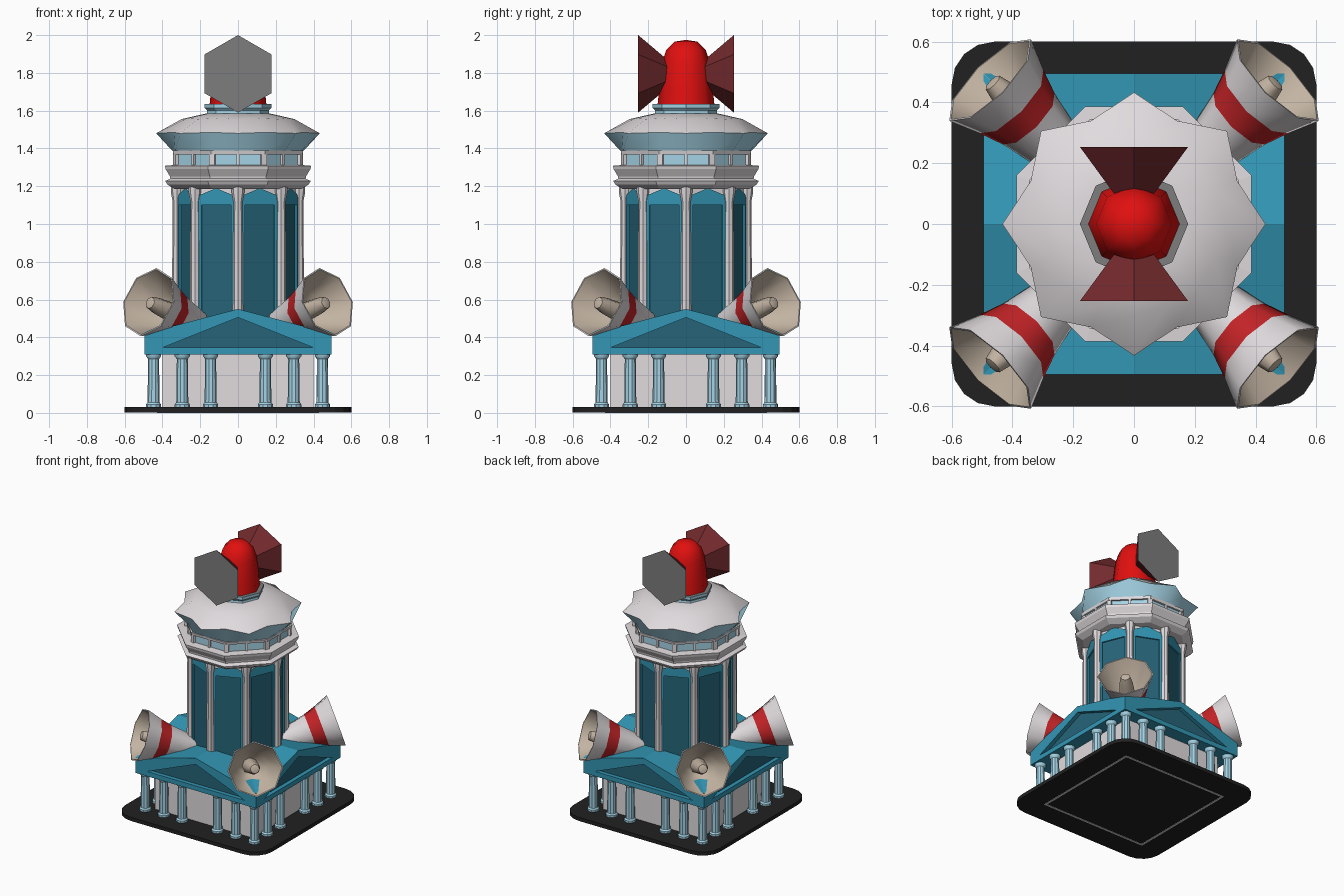
import bpy, bmesh, math
from mathutils import Matrix, Vector

if "Cube" in bpy.data.objects:
    bpy.data.objects.remove(bpy.data.objects["Cube"])

COLOURS = {
    "white": (.75, .71, .73), "teal": (.032, .305, .456), "dark_teal": (.019, .127, .188),
    "light_blue": (.376, .658, .791), "bright_red": (.75, .005, .005), "band_red": (.55, .017, .02),
    "dark_red": (.17, .023, .026), "grey": (.21, .205, .205), "black": (.015, .015, .015),
    "beige": (.546, .456, .361)}
MATS = {}
for key, c in COLOURS.items():
    MATS[key] = bpy.data.materials.new(key)
    MATS[key].diffuse_color = (*c, 1)


def make(name, verts, faces, cols, matrix=Matrix(), smooth=None):
    """Mesh from verts and faces; cols holds one colour per face."""
    me = bpy.data.meshes.new(name)
    me.from_pydata([matrix @ Vector(v) for v in verts], [], faces)
    used = list(dict.fromkeys(cols))
    for k in used:
        me.materials.append(MATS[k])
    for p, k in zip(me.polygons, cols):
        p.material_index = used.index(k)
    bm = bmesh.new()
    bm.from_mesh(me)
    bmesh.ops.remove_doubles(bm, verts=bm.verts, dist=1e-5)
    bmesh.ops.recalc_face_normals(bm, faces=bm.faces)
    bm.to_mesh(me)
    bm.free()
    ob = bpy.data.objects.new(name, me)
    bpy.context.collection.objects.link(ob)
    if smooth:
        bpy.ops.object.select_all(action='DESELECT')
        ob.select_set(True)
        bpy.context.view_layer.objects.active = ob
        bpy.ops.object.shade_smooth_by_angle(angle=math.radians(smooth))
    return ob


def revolve(name, prof, n, cols, rot=0, matrix=Matrix(), smooth=None):
    """Turn (r, z) points; a point (r, z, r2, z2) alternates around the ring."""
    verts, rings, faces, fc = [], [], [], []
    for p in prof:
        ring = []
        for i in range(n):
            r, z = p[2:4] if len(p) == 4 and i % 2 else p[:2]
            if r == 0 and ring:
                ring.append(ring[0])
                continue
            a = rot + math.tau * i / n
            ring.append(len(verts))
            verts.append((r * math.cos(a), r * math.sin(a), z))
        rings.append(ring)
    for s in range(len(prof) - 1):
        col = cols if isinstance(cols, str) else cols[s]
        for i in range(n):
            j = (i + 1) % n
            f = list(dict.fromkeys((rings[s][i], rings[s][j], rings[s + 1][j], rings[s + 1][i])))
            faces.append(f)
            fc.append(col)
    return make(name, verts, faces, fc, matrix, smooth)


def prism(name, pts, z0, z1, col, matrix=Matrix()):
    n = len(pts)
    verts = [(x, y, z0) for x, y in pts] + [(x, y, z1) for x, y in pts]
    faces = [list(range(n)), list(range(n, 2 * n))]
    faces += [(i, (i + 1) % n, n + (i + 1) % n, n + i) for i in range(n)]
    return make(name, verts, faces, [col] * len(faces), matrix)


def box(name, x0, x1, y0, y1, z0, z1, col, matrix=Matrix()):
    return prism(name, [(x0, y0), (x1, y0), (x1, y1), (x0, y1)], z0, z1, col, matrix)


def framed(outer, inner, y, depth):
    """Flat frame facing -y, with a sunken dark panel behind its opening."""
    n = len(outer)
    verts = [(x, y, z) for x, z in outer] + [(x, y, z) for x, z in inner]
    verts += [(x, y + depth, z) for x, z in inner]
    first = {}
    idx = [first.setdefault(p, i) for i, p in enumerate(inner)]
    faces, cols = [], []
    for i in range(n):
        j = (i + 1) % n
        faces.append(list(dict.fromkeys((i, j, n + idx[j], n + idx[i]))))
        cols.append("teal")
        if idx[i] != idx[j]:
            faces.append((n + idx[i], n + idx[j], 2 * n + idx[j], 2 * n + idx[i]))
            cols.append("teal")
    faces.append([2 * n + k for k in dict.fromkeys(idx)])
    cols.append("dark_teal")
    return verts, faces, cols


def turn(a):
    return Matrix.Rotation(a, 4, 'Z')


# base plate with rounded corners and a thin outline beneath
pts = []
for q in range(4):
    for k in range(5):
        a = q * math.pi / 2 + k * math.pi / 8
        cx, cy = (1, -1, -1, 1)[q] * .46, (1, 1, -1, -1)[q] * .46
        pts.append((cx + .14 * math.cos(a), cy + .14 * math.sin(a)))
prism("base_plate", pts, .003, .03, "black")
for q in range(4):
    box("underside_outline", -.43, .43, -.43, -.415, 0, .004, "white", turn(q * math.pi / 2))

# hall walls and colonnade
box("hall_walls", -.4, .4, -.4, .4, .03, .32, "white")
for q in range(4):
    for x in (-.447, -.295, -.145, .145, .295):
        revolve("column", [(0, .03), (.04, .03), (.04, .045), (.032, .055), (.029, .285),
                           (.04, .3), (.04, .315), (0, .315)], 10, "light_blue",
                matrix=turn(q * math.pi / 2) @ Matrix.Translation((x, -.447, 0)), smooth=35)

# cross-gabled roof with four pediments
W = .495
outer = [(-W, .31), (W, .31), (W, .42), (0, .55), (-W, .42)]
inner = [(-.4, .345), (.4, .345), (.4, .345), (0, .505), (-.4, .345)]
for q in range(4):
    v, f, c = framed(outer, inner, -W, .03)
    k = len(v)
    v += [(0, 0, .55), (0, 0, .31)]
    f += [(2, 3, k), (3, 4, k), (0, 1, k + 1)]
    make("pediment_roof", v, f, c + ["teal"] * 3, turn(q * math.pi / 2))

# tower shaft: white core, framed gabled panels, corner pillars
revolve("tower_core", [(0, .4), (.315, .4), (.315, 1.2), (0, 1.2)], 8, "white")
ap = .325 * math.cos(math.pi / 8)
outer = [(-.115, .4), (.115, .4), (.115, 1.145), (0, 1.19), (-.115, 1.145)]
inner = [(-.085, .46), (.085, .46), (.085, 1.1), (0, 1.1), (-.085, 1.1)]
for i in range(8):
    v, f, c = framed(outer, inner, -ap - .002, .01)
    make("tower_panel", v, f, c, turn((i + .5) * math.pi / 4))
    a = i * math.pi / 4
    revolve("tower_pillar", [(0, .4), (.029, .4), (.024, 1.12), (.034, 1.17), (.034, 1.2), (0, 1.2)],
            8, "white", matrix=Matrix.Translation((.322 * math.cos(a), .322 * math.sin(a), 0)),
            smooth=35)

# cornice ring, window storey and window frames (flat side to the front)
FLAT = math.pi / 8
S = 1 / math.cos(FLAT)
revolve("cornice", [(0, 1.185), (.335 * S, 1.185), (.375 * S, 1.21), (.385 * S, 1.228),
                    (.358 * S, 1.24), (.36 * S, 1.252), (.383 * S, 1.29), (.387 * S, 1.308),
                    (.34 * S, 1.312), (0, 1.312)], 8, "white", FLAT)
revolve("window_glass", [(0, 1.3), (.328 * S, 1.3), (.328 * S, 1.39), (0, 1.39)], 8, "light_blue", FLAT)
revolve("window_head", [(.32 * S, 1.368), (.342 * S, 1.368), (.346 * S, 1.388), (.32 * S, 1.388),
                        (.32 * S, 1.368)], 8, "white", FLAT)
for i in range(8):
    box("window_bar", -.008, .008, -.342, -.32, 1.3, 1.38, "white", turn(i * math.pi / 4))
    box("window_corner", -.016, .016, -.366, -.34, 1.3, 1.38, "white", turn((i + .5) * math.pi / 4))

# scalloped roof with its flared underside
revolve("tower_roof", [(0, 1.385), (.345, 1.385, .36, 1.385), (.433, 1.48, .368, 1.485),
                       (.30, 1.555, .29, 1.56), (.17, 1.585), (0, 1.585)], 16,
        ["light_blue", "light_blue", "white", "white", "white"], smooth=40)

# lamp collar and red lamp
revolve("lamp_collar", [(0, 1.57), (.168, 1.57), (.163, 1.6), (.178, 1.615), (.178, 1.635), (0, 1.635)],
        8, ["light_blue"] * 4 + ["grey"])
revolve("lamp_dome", [(0, 1.635), (.15, 1.635), (.142, 1.72), (.125, 1.86), (.105, 1.92),
                      (.062, 1.965), (0, 1.975)], 8, "bright_red", smooth=50)

# two six-sided light beams, front and back
for s in (-1, 1):
    m = Matrix.Translation((0, 0, 1.795)) @ Matrix.Rotation(-s * math.pi / 2, 4, 'X')
    revolve("light_beam", [(0, .01), (.205, .253), (0, .253)], 6, ["dark_red", "grey"],
            math.pi / 2, m)

# four loudspeaker horns on the corners
prof = [(0, 0), (.07, 0), (.095, .10), (.12, .218), (.148, .302), (.19, .407), (.182, .407),
        (.11, .26), (.055, .2), (.045, .34), (.032, .395), (0, .405)]
cols = ["white"] * 3 + ["band_red", "white", "white"] + ["beige"] * 5
for sx in (-1, 1):
    for sy in (-1, 1):
        start = Vector((.2 * sx, .2 * sy, .46))
        axis = Vector((.474 * sx, .474 * sy, .587)) - start
        m = Matrix.Translation(start) @ axis.to_track_quat('Z', 'Y').to_matrix().to_4x4()
        revolve("horn", prof, 8, cols, 0, m, smooth=50)

for m in bpy.data.materials:
    if m.users and not m.is_grease_pencil:
        m.use_nodes = True
        m.node_tree.nodes["Principled BSDF"].inputs["Base Color"].default_value = m.diffuse_color
